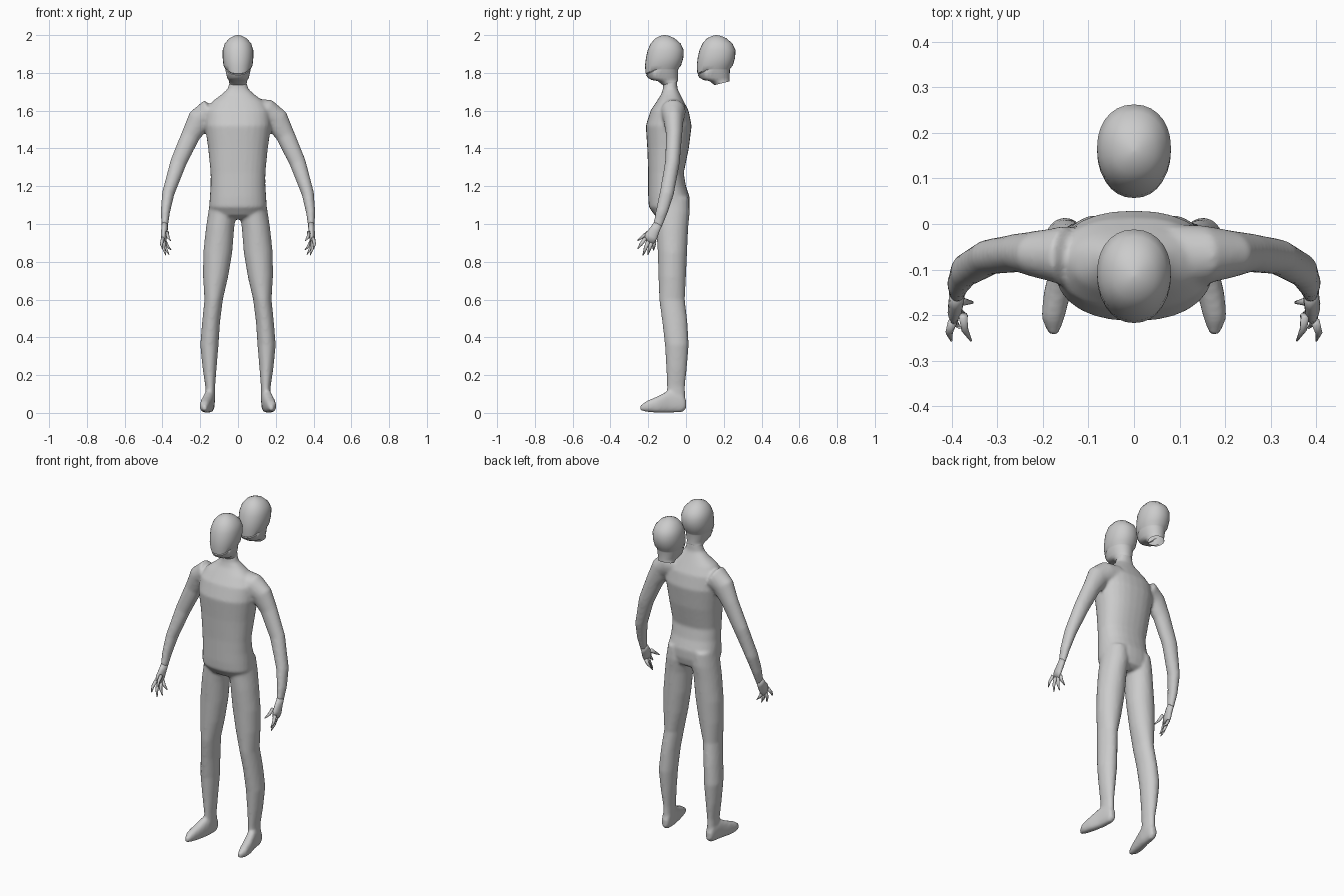
import bpy, bmesh, math
from mathutils import Vector

if "Cube" in bpy.data.objects:
    bpy.data.objects.remove(bpy.data.objects["Cube"])

skin = bpy.data.materials.new("plain grey")
skin.diffuse_color = (0.6, 0.6, 0.6, 1)
skin.use_nodes = True
skin.node_tree.nodes["Principled BSDF"].inputs["Base Color"].default_value = skin.diffuse_color


def loop(bm, c, u, v, n=20, p=2.0):
    """One superellipse cross-section around c with half axes u and v."""
    c, u, v = Vector(c), Vector(u), Vector(v)
    out = []
    for i in range(n):
        a = 2 * math.pi * i / n
        ca, sa = math.cos(a), math.sin(a)
        out.append(bm.verts.new(c + u * math.copysign(abs(ca) ** (2 / p), ca)
                                + v * math.copysign(abs(sa) ** (2 / p), sa)))
    return out


def loft(bm, rings, cap_start=True, cap_end=True):
    for a, b in zip(rings, rings[1:]):
        for i in range(len(a)):
            j = (i + 1) % len(a)
            bm.faces.new((a[i], a[j], b[j], b[i]))
    if cap_start:
        bm.faces.new(rings[0][::-1])
    if cap_end:
        bm.faces.new(rings[-1])


def tube(bm, pts, n=16):
    """Tube through (centre, half width, half depth)."""
    cs = [Vector(p[0]) for p in pts]
    rings = []
    for i, (c, a, b) in enumerate(pts):
        t = (cs[min(i + 1, len(cs) - 1)] - cs[max(i - 1, 0)]).normalized()
        v = t.cross(Vector((1, 0, 0.3))).normalized()
        u = v.cross(t).normalized()
        rings.append(loop(bm, c, u * a, v * b, n))
    loft(bm, rings)


def finish(bm, name):
    bmesh.ops.recalc_face_normals(bm, faces=bm.faces)
    me = bpy.data.meshes.new(name)
    bm.to_mesh(me)
    bm.free()
    ob = bpy.data.objects.new(name, me)
    bpy.context.collection.objects.link(ob)
    me.materials.append(skin)
    me.polygons.foreach_set("use_smooth", [True] * len(me.polygons))
    return ob


bm = bmesh.new()

# torso and neck: z, half width, front y, back y
torso = [(1.025, .06, -.12, -.02), (1.045, .13, -.165, .01), (1.09, .152, -.197, .02),
         (1.14, .15, -.2, .02), (1.2, .145, -.2, .0), (1.27, .145, -.2, -.012),
         (1.4, .158, -.205, .015), (1.52, .175, -.213, .03), (1.6, .17, -.188, .014),
         (1.65, .135, -.155, -.012), (1.685, .088, -.132, -.03), (1.715, .055, -.122, -.045),
         (1.75, .045, -.12, -.047), (1.79, .042, -.12, -.052)]
loft(bm, [loop(bm, (0, (f + b) / 2, z), (w, 0, 0), (0, (b - f) / 2, 0), 28, 2.3)
          for z, w, f, b in torso])

# legs: z, inner x, outer x, front y, back y
leg = [(1.14, .02, .145, -.165, .015), (1.06, .008, .158, -.16, .02), (.98, .02, .17, -.157, .012),
       (.85, .03, .184, -.15, .006), (.72, .052, .185, -.146, .0), (.6, .08, .178, -.142, -.006),
       (.48, .095, .19, -.126, .008), (.36, .103, .2, -.112, .015), (.24, .113, .188, -.105, .005),
       (.14, .121, .173, -.102, -.005), (.06, .122, .172, -.1, -.003)]
# feet: y, inner x, outer x, bottom z, top z
foot = [(.0, .13, .165, .02, .07), (-.02, .122, .173, .003, .11), (-.09, .125, .183, .0, .12),
        (-.15, .138, .198, .0, .088), (-.205, .152, .203, .005, .065), (-.242, .165, .188, .012, .04)]
# arms: centre, half width, half depth
arm = [((.08, -.07, 1.605), .06, .07), ((.15, -.068, 1.59), .073, .066), ((.205, -.066, 1.55), .066, .053),
       ((.25, -.063, 1.47), .051, .043), ((.316, -.072, 1.325), .044, .039),
       ((.37, -.102, 1.16), .033, .038), ((.385, -.13, 1.06), .025, .032), ((.388, -.152, .985), .017, .024)]
for s in (1, -1):
    loft(bm, [loop(bm, (s * (a + b) / 2, (f + k) / 2, z), ((b - a) / 2, 0, 0), (0, (k - f) / 2, 0))
              for z, a, b, f, k in leg])
    loft(bm, [loop(bm, (s * (a + b) / 2, y, (lo + hi) / 2), ((b - a) / 2, 0, 0), (0, 0, (hi - lo) / 2), 20, 2.5)
              for y, a, b, lo, hi in foot])
    tube(bm, [((s * c[0], c[1], c[2]), w, d) for c, w, d in arm])
body = finish(bm, "body")

# blend trunk and limbs into one skin
mod = body.modifiers.new("blend", 'REMESH')
mod.mode = 'VOXEL'
mod.voxel_size = 0.008
mod.use_smooth_shade = True
mod = body.modifiers.new("soften", 'SMOOTH')
mod.factor = 0.5
mod.iterations = 8

# hands: palm, four fingers and a thumb
fingers = [((.398, -.215, .925), (.4, -.256, .868)), ((.394, -.2, .91), (.382, -.228, .834)),
           ((.39, -.183, .905), (.365, -.202, .838)), ((.388, -.168, .91), (.353, -.172, .862)),
           ((.375, -.2, .955), (.357, -.256, .912))]
for s, side in ((1, "left"), (-1, "right")):
    bm = bmesh.new()
    palm = [((.388, -.148, 1.0), .017, .023), ((.389, -.165, .97), .017, .027),
            ((.392, -.185, .935), .016, .034), ((.393, -.196, .905), .01, .028)]
    tube(bm, [((s * c[0], c[1], c[2]), w, d) for c, w, d in palm])
    for a, b in fingers:
        a, b = Vector((s * a[0], a[1], a[2])), Vector((s * b[0], b[1], b[2]))
        mid = a.lerp(b, .55) + Vector((s * .006, 0, 0))
        tube(bm, [(a, .01, .011), (mid, .008, .009), (b, .002, .003)], 8)
    finish(bm, side + "_hand")

# head: z, half width, front y, back y
head = [(1.745, .046, -.123, -.044), (1.757, .048, -.15, -.043), (1.762, .05, -.182, -.043),
        (1.775, .058, -.203, -.043), (1.789, .066, -.212, -.042), (1.793, .067, -.213, -.041),
        (1.797, .068, -.214, -.04), (1.84, .077, -.217, -.026), (1.88, .081, -.212, -.014),
        (1.92, .081, -.203, -.012), (1.955, .07, -.187, -.028), (1.983, .046, -.163, -.06),
        (1.996, .02, -.135, -.09), (2.0, .004, -.118, -.11)]


def make_head(name, shift):
    bm = bmesh.new()
    rings = []
    for k, (z, w, f, b) in enumerate(head):
        cy = (f + b) / 2
        ring = loop(bm, (0, cy, z), (w, 0, 0), (0, (b - f) / 2, 0), 28, 2.15)
        for v in ring:
            y = v.co.y
            if k in (4, 5, 6):          # mouth line rises towards the cheeks
                v.co.z += .5 * min(.05, max(0, y + .212))
                if k == 5 and y < -.155:
                    v.co.x *= .92
                    v.co.y = cy + (y - cy) * .93
            elif k == 0:                # slanted open neck end
                v.co.z += .25 * (y - cy)
            v.co.y += shift
        rings.append(ring)
    loft(bm, rings, cap_start=False)
    ob = finish(bm, name)
    bpy.ops.object.select_all(action='DESELECT')
    ob.select_set(True)
    bpy.context.view_layer.objects.active = ob
    bpy.ops.object.shade_smooth_by_angle(angle=math.radians(50))


make_head("head", 0)
make_head("spare_head", .274)
